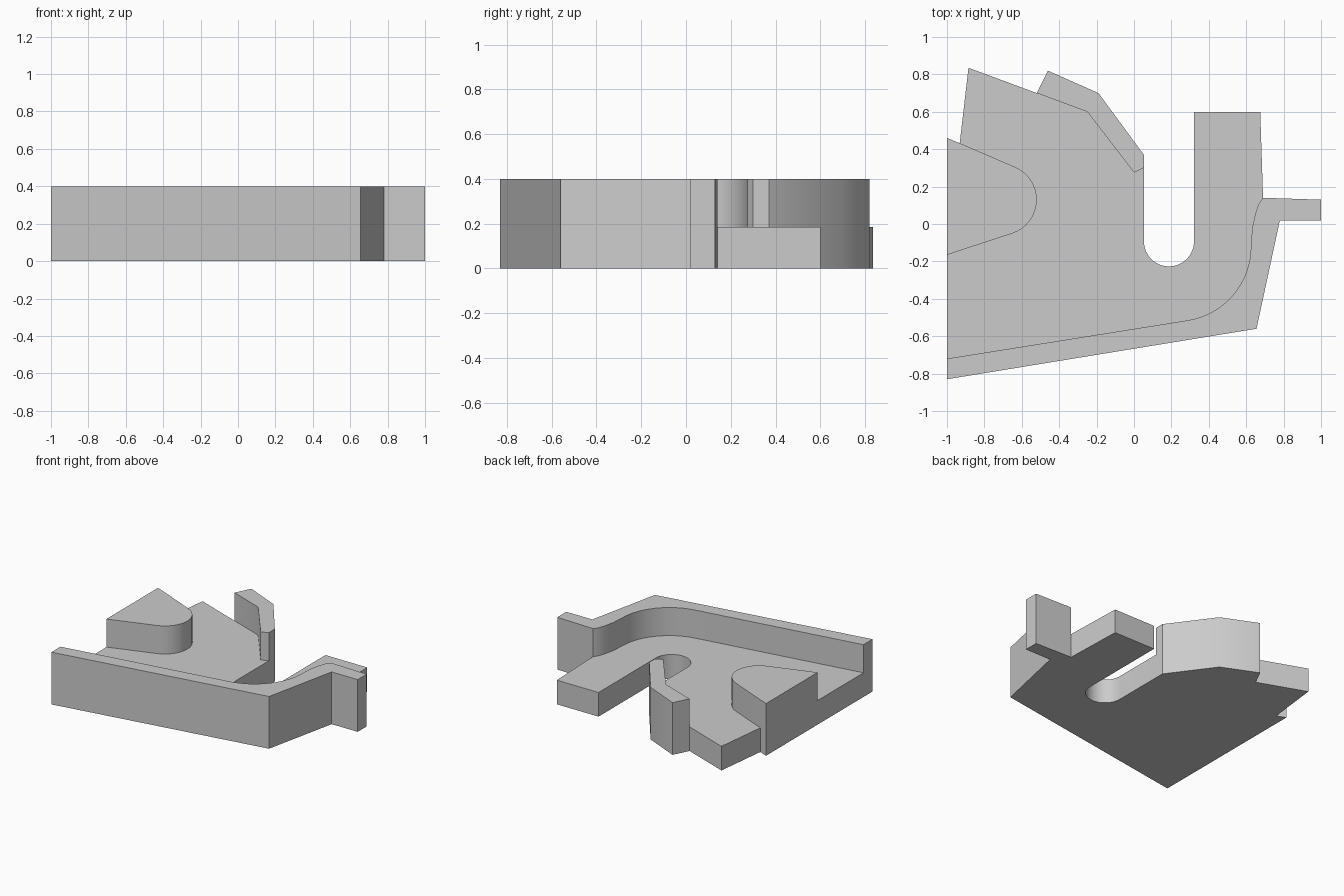
import bpy, bmesh
from math import cos, sin, radians

cube = bpy.data.objects.get("Cube")
if cube:
    bpy.data.objects.remove(cube, do_unlink=True)

FLOOR, TOP = 0.185, 0.4

grey = bpy.data.materials.new("light grey")
grey.use_nodes = True
grey.diffuse_color = (0.6, 0.6, 0.6, 1)
grey.node_tree.nodes["Principled BSDF"].inputs["Base Color"].default_value = (0.6, 0.6, 0.6, 1)


def arc(cx, cy, r, start, end, steps=16):
    angles = [radians(start + (end - start) * i / steps) for i in range(steps + 1)]
    return [(cx + r * cos(a), cy + r * sin(a)) for a in angles]


def slab(name, outline, height):
    """Extrude a flat outline from the ground to a height."""
    bm = bmesh.new()
    face = bm.faces.new([bm.verts.new((x, y, 0)) for x, y in outline])
    new = bmesh.ops.extrude_face_region(bm, geom=[face], use_keep_orig=True)["geom"]
    bmesh.ops.translate(bm, vec=(0, 0, height),
                        verts=[v for v in new if isinstance(v, bmesh.types.BMVert)])
    bmesh.ops.recalc_face_normals(bm, faces=bm.faces)
    mesh = bpy.data.meshes.new(name)
    bm.to_mesh(mesh)
    bm.free()
    mesh.materials.append(grey)
    obj = bpy.data.objects.new(name, mesh)
    bpy.context.collection.objects.link(obj)
    bpy.ops.object.select_all(action='DESELECT')
    obj.select_set(True)
    bpy.context.view_layer.objects.active = obj
    bpy.ops.object.shade_smooth_by_angle(angle=radians(34))
    return obj


# Edges shared between the floor and the raised parts
wall_inner = [(-1, -0.72)] + arc(0.225, -0.12, 0.4, -80.7, 0) + [
    (0.632, -0.02), (0.65, 0.06), (0.668, 0.11), (0.69, 0.14)]
fence_inner = [(0.053, 0.3), (0, 0.275), (-0.25, 0.6), (-0.52, 0.7)]
island_edge = arc(-0.71, 0.13, 0.19, 68, -71.6) + [(-1, -0.165)]
slot = arc(0.187, -0.093, 0.134, 0, -180)

# Low floor with finger, slot and rear point
slab("floor_plate",
     wall_inner + [(0.675, 0.6), (0.321, 0.6)] + slot + fence_inner
     + [(-0.885, 0.835), (-0.932, 0.432)] + island_edge, FLOOR)

# Tall front wall with end tab
slab("front_wall",
     wall_inner + [(1, 0.13), (1, 0.02), (0.78, 0.02), (0.655, -0.56), (-1, -0.83)], TOP)

# Tall bent fence at the back
slab("back_fence",
     fence_inner + [(-0.46, 0.82), (-0.19, 0.7), (0.053, 0.37)], TOP)

# Tall rounded island on the side
slab("rounded_island", [(-1, 0.46), (-0.932, 0.432)] + island_edge, TOP)
